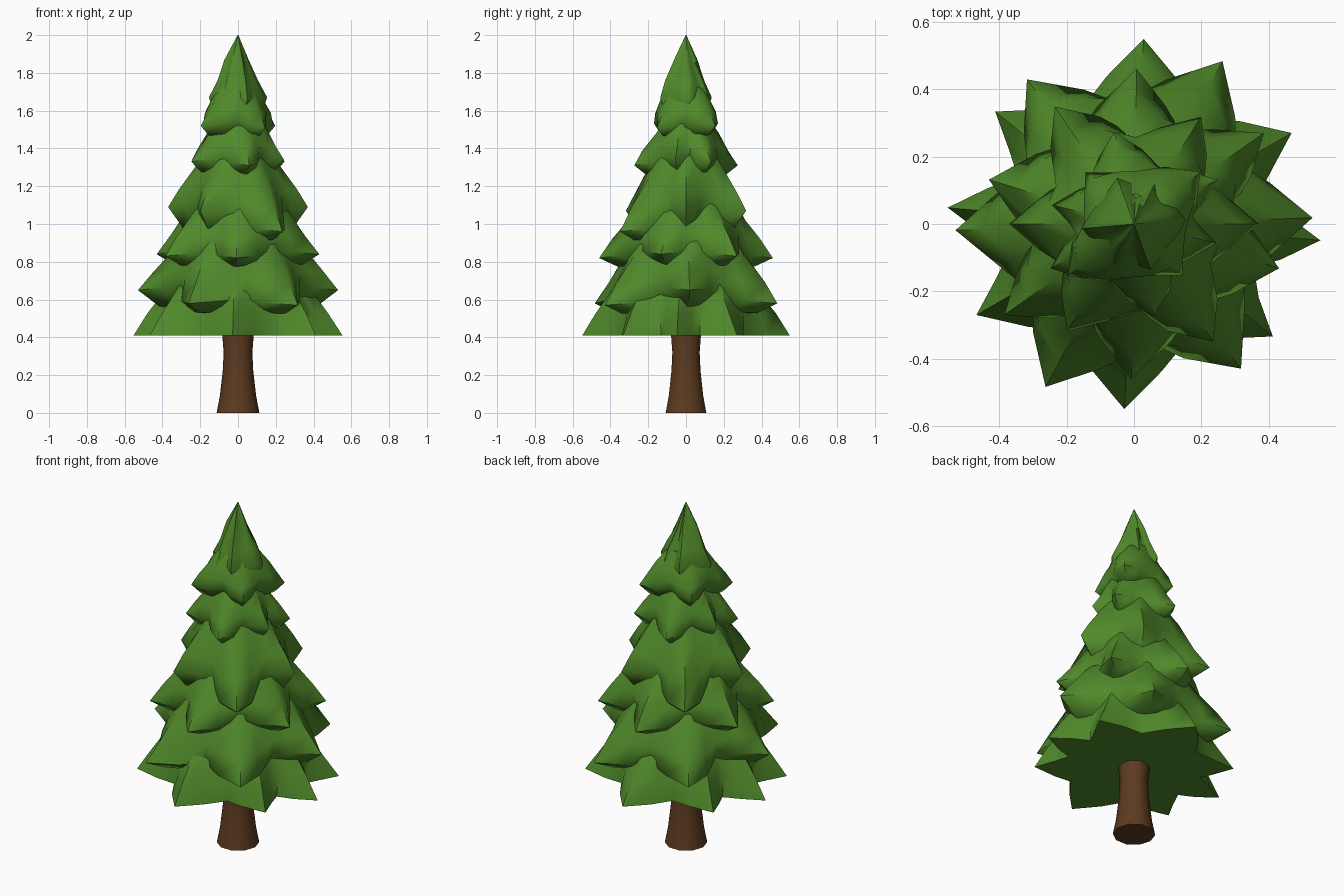
import bpy, bmesh, math, random

random.seed(4)
cube = bpy.data.objects.get("Cube")
if cube:
    bpy.data.objects.remove(cube)


def make_material(name, color):
    mat = bpy.data.materials.new(name)
    mat.use_nodes = True
    mat.diffuse_color = color
    mat.node_tree.nodes["Principled BSDF"].inputs["Base Color"].default_value = color
    return mat


def finish(name, bm, mat, angle):
    bmesh.ops.recalc_face_normals(bm, faces=bm.faces)
    mesh = bpy.data.meshes.new(name)
    bm.to_mesh(mesh)
    bm.free()
    mesh.materials.append(mat)
    obj = bpy.data.objects.new(name, mesh)
    bpy.context.collection.objects.link(obj)
    bpy.ops.object.select_all(action="DESELECT")
    obj.select_set(True)
    bpy.context.view_layer.objects.active = obj
    bpy.ops.object.shade_smooth_by_angle(angle=math.radians(angle))
    return obj


def skin(bm, rings):
    """Bridge successive rings of points and cap both ends."""
    loops = [[bm.verts.new(p) for p in ring] for ring in rings]
    n = len(loops[0])
    for a, b in zip(loops, loops[1:]):
        for i in range(n):
            j = (i + 1) % n
            bm.faces.new((a[i], a[j], b[j], b[i]))
    bm.faces.new(loops[0])
    bm.faces.new(loops[-1])


def polar(angle, radius, z):
    return (radius * math.cos(angle), radius * math.sin(angle), z)


green = make_material("pine_green", (0.080, 0.25, 0.023, 1))
brown = make_material("bark_brown", (0.108, 0.043, 0.014, 1))


def branch_tier(name, half_tips, top_z, top_r, valley=0.65, lift=0.03, drop=0.045):
    """Pointed skirt; the half circle of (angle, radius, z) tips repeats after a half turn."""
    tips = half_tips + [(a + 180, r, z) for a, r, z in half_tips]
    rim = []
    for i, (a, r, z) in enumerate(tips):
        a2, r2, z2 = tips[(i + 1) % len(tips)]
        gap = (a2 - a) % 360
        mean = (r + r2) / 2
        # the rim tucks in at each valley, below a fuller body
        shoulder = 0.47 + valley * 0.5
        rim += [(a, r, z, r),
                (a + gap * 0.25, r * shoulder, z + lift * 0.4, r * 0.84),
                (a + gap * random.uniform(0.45, 0.55), mean * valley, (z + z2) / 2 + lift, mean * 0.77),
                (a + gap * 0.75, r2 * shoulder, z2 + lift * 0.4, r2 * 0.84)]
    rim = [(math.radians(a), r, z, body) for a, r, z, body in rim]

    base_z = min(z for a, r, z, body in rim)
    rings = [[polar(a, r * 0.3, base_z - drop) for a, r, z, body in rim],
             [polar(a, r * 0.79, (base_z + z) / 2 - drop) for a, r, z, body in rim],
             [polar(a, r, z) for a, r, z, body in rim]]
    for t in (0.27, 0.6):
        ring = []
        for a, r, z, body in rim:
            radius = body + (top_r - body) * t + random.uniform(-0.008, 0.012)
            ring.append(polar(a, radius, z + (top_z - z) * t))
        rings.append(ring)
    rings.append([polar(a, top_r, top_z) for a, r, z, body in rim])
    bm = bmesh.new()
    skin(bm, rings)
    return finish(name, bm, green, 55)


# Foliage, from the lowest skirt to the crown
branch_tier("lowest_branches", [(-5, .555, .41), (30, .54, .41), (87, .55, .41), (141, .53, .41)],
            .84, .25, valley=0.68, lift=0, drop=0)
branch_tier("lower_branches", [(2, .53, .65), (61.5, .55, .58), (126.5, .534, .57)], 1.0, .23)
branch_tier("lower_middle_branches", [(-17, .45, .84), (35, .47, .83), (89, .46, .82)], 1.2, .17)
branch_tier("middle_branches", [(0, .37, 1.09), (58, .375, 1.07), (124, .42, .96)], 1.44, .12)
branch_tier("upper_middle_branches", [(-13, .25, 1.34), (28, .28, 1.33), (102, .28, 1.31)], 1.6, .09)
branch_tier("upper_branches", [(38, .25, 1.52), (133, .21, 1.51)], 1.74, .09, valley=0.6)
branch_tier("crown", [(5, .155, 1.67), (62, .145, 1.64), (110, .145, 1.67)], 2.0, .002,
            valley=0.8, lift=0, drop=0.08)

# Flared trunk
SIDES = 10
profile = [(.113, 0), (.096, .09), (.081, .22), (.076, .32), (.083, .41), (.085, .5)]
bm = bmesh.new()
skin(bm, [[polar(math.tau * i / SIDES, r, z) for i in range(SIDES)] for r, z in profile])
finish("trunk", bm, brown, 40)
